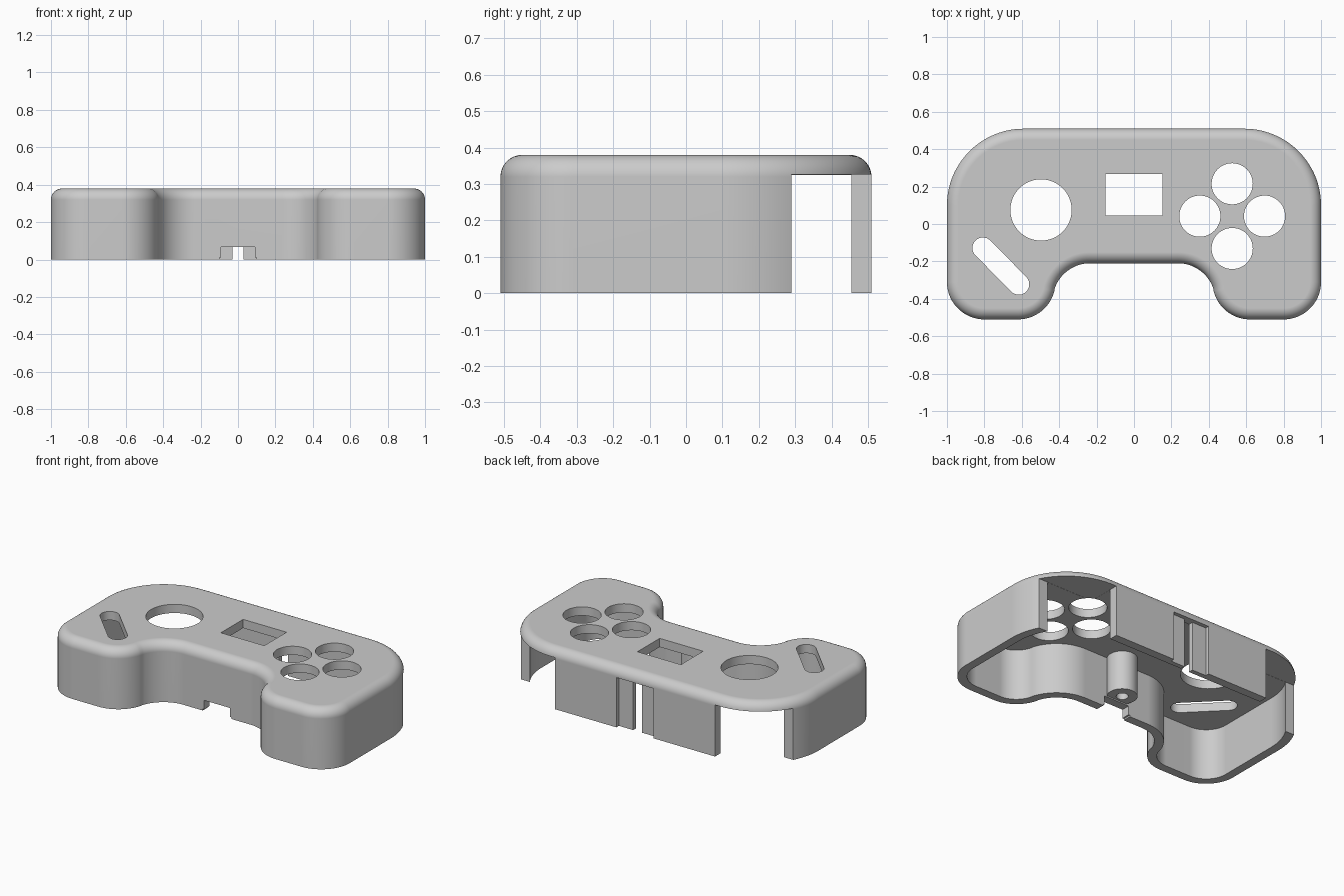
import bpy, bmesh, math
from mathutils import Vector

if "Cube" in bpy.data.objects:
    bpy.data.objects.remove(bpy.data.objects["Cube"], do_unlink=True)

WALL, HEIGHT, FILLET = 0.055, 0.38, 0.06
CEILING = HEIGHT - WALL

grey = bpy.data.materials.new("light grey plastic")
grey.use_nodes = True
grey.diffuse_color = (0.6, 0.6, 0.6, 1)
grey.node_tree.nodes["Principled BSDF"].inputs["Base Color"].default_value = (0.6, 0.6, 0.6, 1)


def make_object(name, bm):
    bmesh.ops.recalc_face_normals(bm, faces=bm.faces)
    mesh = bpy.data.meshes.new(name)
    bm.to_mesh(mesh)
    bm.free()
    mesh.materials.append(grey)
    obj = bpy.data.objects.new(name, mesh)
    bpy.context.collection.objects.link(obj)
    return obj


def arc(centre, radius, start, end, steps=18):
    angles = [math.radians(start + (end - start) * i / steps) for i in range(steps + 1)]
    return [(centre[0] + radius * math.cos(a), centre[1] + radius * math.sin(a)) for a in angles]


def outline(inset):
    """Two-grip outline, moved inward by the inset."""
    grip, waist = (0.62, -0.31), (0.235, -0.41)
    lean = math.degrees(math.atan2(grip[1] - waist[1], grip[0] - waist[0]))
    half = arc((0.59, 0.10), 0.41 - inset, 90, 0, 28)
    half += arc((0.80, -0.31), 0.20 - inset, 0, -90)
    half += arc(grip, 0.20 - inset, -90, lean - 180)
    half += arc(waist, 0.20 + inset, lean, 90)[1:]
    return half + [(-x, y) for x, y in reversed(half)]


def prism(name, points, low, high):
    bm = bmesh.new()
    face = bm.faces.new([bm.verts.new((x, y, low)) for x, y in points])
    top = bmesh.ops.extrude_face_region(bm, geom=[face])["geom"]
    verts = [v for v in top if isinstance(v, bmesh.types.BMVert)]
    bmesh.ops.translate(bm, verts=verts, vec=(0, 0, high - low))
    return make_object(name, bm)


def box(name, x0, x1, y0, y1, z0, z1):
    return prism(name, [(x0, y0), (x1, y0), (x1, y1), (x0, y1)], z0, z1)


def disc(name, x, y, radius, low, high):
    return prism(name, arc((x, y), radius, 0, 360, 48)[:-1], low, high)


def cut(target, cutter):
    cutter.hide_render = True
    mod = target.modifiers.new("cut", "BOOLEAN")
    mod.operation, mod.solver, mod.object = "DIFFERENCE", "EXACT", cutter
    bpy.context.view_layer.objects.active = target
    bpy.ops.object.modifier_apply(modifier=mod.name)
    bpy.data.objects.remove(cutter, do_unlink=True)


def smooth(obj):
    bpy.ops.object.select_all(action="DESELECT")
    obj.select_set(True)
    bpy.context.view_layer.objects.active = obj
    bpy.ops.object.shade_smooth_by_angle(angle=math.radians(30))
    mod = obj.modifiers.new("even shading", "WEIGHTED_NORMAL")
    mod.keep_sharp = True


# Hollow shell: rounded outside, square inside, open underneath
levels = [(0, 0)]
for i in range(9):
    a = math.radians(90 * i / 8)
    levels.append((FILLET * (1 - math.cos(a)), HEIGHT - FILLET + FILLET * math.sin(a)))
bm = bmesh.new()
rings = [[bm.verts.new((x, y, z)) for x, y in outline(d)]
         for d, z in levels + [(WALL, CEILING), (WALL, 0)]]
top, ceiling = len(levels) - 1, len(levels)
for k in range(len(rings)):
    if k == top:
        continue
    lower, upper = rings[k], rings[(k + 1) % len(rings)]
    for i in range(len(lower)):
        j = (i + 1) % len(lower)
        bm.faces.new((lower[i], lower[j], upper[j], upper[i]))
bm.faces.new(rings[top])
bm.faces.new(rings[ceiling])
shell = make_object("controller_shell", bm)

# Openings in the top: stick, four buttons, screen and slanted slot
LOW, HIGH = 0.25, 0.5
cut(shell, disc("stick_hole", -0.497, 0.075, 0.164, LOW, HIGH))
for dx, dy in ((1, 0), (-1, 0), (0, 1), (0, -1)):
    cut(shell, disc("button_hole", 0.525 + 0.173 * dx, 0.042 + 0.173 * dy, 0.11, LOW, HIGH))
cut(shell, box("screen_window", -0.152, 0.152, 0.046, 0.268, LOW, HIGH))
slot = arc((-0.808, -0.128), 0.056, 45, 225) + arc((-0.616, -0.322), 0.056, 225, 405)
cut(shell, prism("slanted_slot", slot, LOW, HIGH))

# Shoulder openings at both back corners
for x0, x1 in ((0.56, 1.1), (-1.1, -0.56)):
    cut(shell, box("shoulder_opening", x0, x1, 0.29, 0.6, -0.1, CEILING + 0.001))

# Back recess with a slit, and the stepped notch in the front wall
cut(shell, box("back_recess", -0.13, 0.13, 0.485, 0.6, -0.1, 0.315))
cut(shell, box("back_slit", -0.03, 0.03, 0.4, 0.6, -0.1, 0.315))
cut(shell, box("front_notch", -0.09, 0.09, -0.3, -0.1, -0.1, 0.067))
cut(shell, box("front_notch_step", -0.1, 0.1, -0.3, -0.1, -0.1, 0.01))
smooth(shell)

# Screw post behind the front wall
post = disc("screw_post", 0, -0.105, 0.088, 0.075, CEILING + 0.01)
cut(post, disc("screw_hole", 0, -0.105, 0.035, 0, 0.28))
smooth(post)
